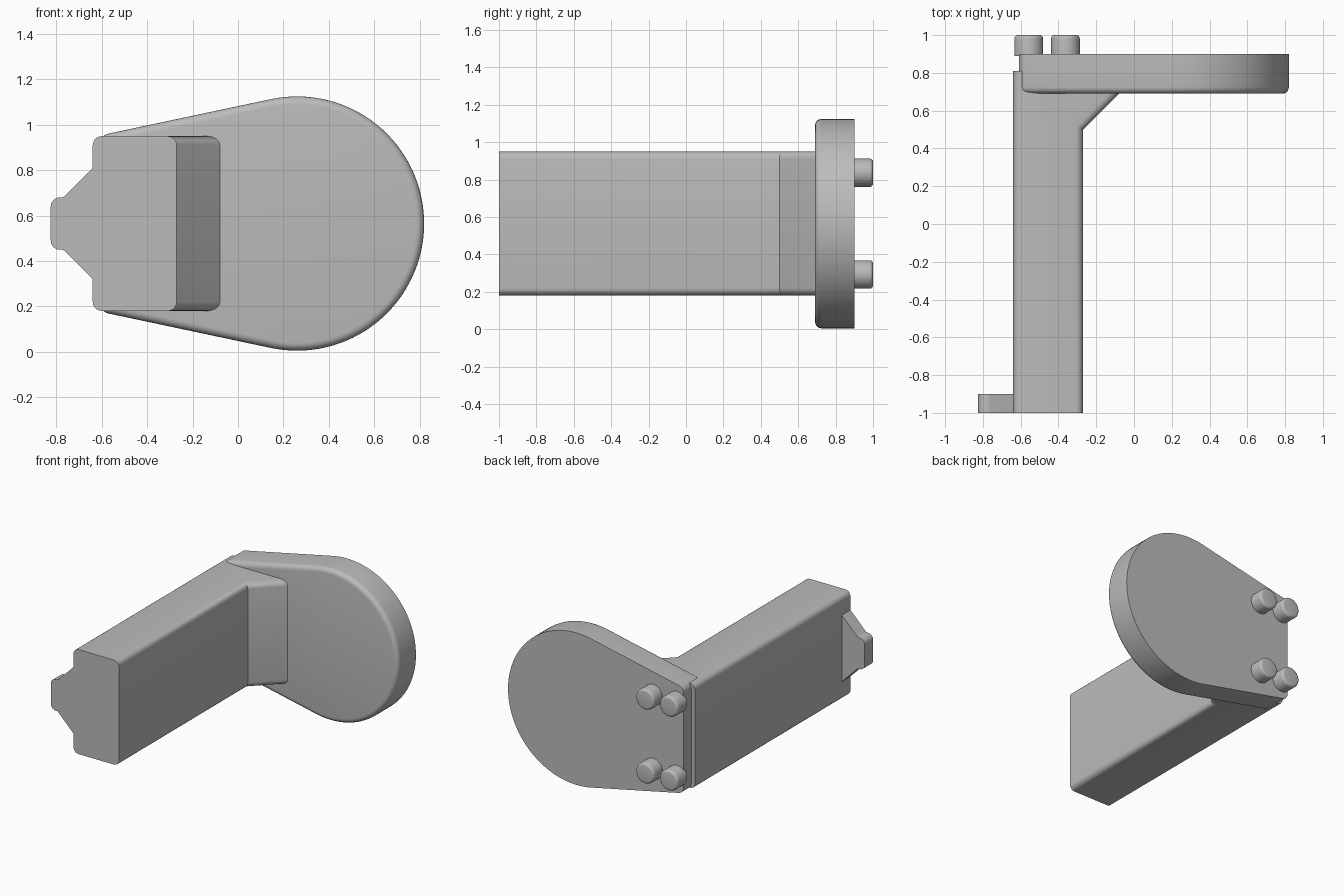
import bpy, bmesh, math
from mathutils import Vector

if "Cube" in bpy.data.objects:
    bpy.data.objects.remove(bpy.data.objects["Cube"])

grey = bpy.data.materials.new("plain grey")
grey.diffuse_color = (0.5, 0.5, 0.5, 1)
grey.use_nodes = True
grey.node_tree.nodes["Principled BSDF"].inputs["Base Color"].default_value = grey.diffuse_color


def rounded(corners, steps=6):
    """Outline from (x, y, radius) corners, each replaced by a smooth arc."""
    out = []
    n = len(corners)
    for i, (x, y, r) in enumerate(corners):
        p = Vector((x, y))
        if r == 0:
            out.append(p)
            continue
        a = (Vector(corners[i - 1][:2]) - p).normalized()
        b = (Vector(corners[(i + 1) % n][:2]) - p).normalized()
        half = a.angle(b) / 2
        centre = p + (a + b).normalized() * r / math.sin(half)
        start = p + a * r / math.tan(half) - centre
        end = p + b * r / math.tan(half) - centre
        sweep = math.atan2(start.x * end.y - start.y * end.x, start.dot(end))
        for k in range(steps + 1):
            t = sweep * k / steps
            c, s = math.cos(t), math.sin(t)
            out.append(centre + Vector((c * start.x - s * start.y, s * start.x + c * start.y)))
    return out


def prism(name, points, place, depth, bevel_rule=None, radius=0.0, segments=5):
    """Extrude an outline, then round the edges picked by bevel_rule."""
    bm = bmesh.new()
    face = bm.faces.new([bm.verts.new(place(p)) for p in points])
    res = bmesh.ops.extrude_face_region(bm, geom=[face], use_keep_orig=True)
    verts = [v for v in res["geom"] if isinstance(v, bmesh.types.BMVert)]
    bmesh.ops.translate(bm, vec=depth, verts=verts)
    bmesh.ops.recalc_face_normals(bm, faces=bm.faces)
    if bevel_rule:
        edges = [e for e in bm.edges if bevel_rule(*(v.co for v in e.verts))]
        bmesh.ops.bevel(bm, geom=edges, offset=radius, offset_type='OFFSET',
                        segments=segments, profile=0.5, affect='EDGES', clamp_overlap=True)
    bmesh.ops.recalc_face_normals(bm, faces=bm.faces)
    mesh = bpy.data.meshes.new(name)
    bm.to_mesh(mesh)
    bm.free()
    mesh.materials.append(grey)
    obj = bpy.data.objects.new(name, mesh)
    bpy.context.collection.objects.link(obj)
    bpy.ops.object.select_all(action='DESELECT')
    obj.select_set(True)
    bpy.context.view_layer.objects.active = obj
    bpy.ops.object.shade_smooth_by_angle(angle=math.radians(30))
    return obj


MID = 0.565  # height of the symmetry plane

# arm with diagonal gusset, long edges rounded
arm = [Vector(p) for p in [(-0.64, -1), (-0.27, -1), (-0.27, 0.5), (-0.06, 0.71),
                           (-0.06, 0.81), (-0.64, 0.81)]]
prism("arm", arm, lambda p: (p.x, p.y, 0.18), (0, 0, 0.77),
      lambda a, b: abs(a.z - b.z) < 1e-4 and abs(a.y - b.y) > 1e-4, 0.04)

# teardrop plate: big round end, tapered sides, rounded front rim
R, CX, TILT = 0.56, 0.26, 0.21
outline = []
span = math.pi / 2 + TILT
for k in range(65):
    t = -span + 2 * span * k / 64
    outline.append((CX + R * math.cos(t), MID + R * math.sin(t), 0))
outline += [(-0.61, MID + 0.388, 0.05), (-0.61, MID - 0.388, 0.05)]
prism("plate", rounded(outline), lambda p: (p.x, 0.90, p.y), (0, -0.21, 0),
      lambda a, b: a.y < 0.7 and b.y < 0.7, 0.035)

# small tapered tab at the free end of the arm
tab = [(-0.60, MID - 0.285, 0), (-0.64, MID - 0.245, 0), (-0.77, MID - 0.115, 0.02),
       (-0.825, MID - 0.115, 0.04), (-0.825, MID + 0.115, 0.04), (-0.77, MID + 0.115, 0.02),
       (-0.64, MID + 0.245, 0), (-0.60, MID + 0.285, 0)]
prism("end_tab", rounded(tab), lambda p: (p.x, -1, p.y), (0, 0.1, 0))

# four round pegs on the back of the plate
circle = [Vector((math.cos(k * math.tau / 40), math.sin(k * math.tau / 40))) * 0.076
          for k in range(40)]
for x in (-0.557, -0.363):
    for z in (MID - 0.272, MID + 0.272):
        prism("peg", circle, lambda p: (x + p.x, 0.89, z + p.y), (0, 0.11, 0),
              lambda a, b: a.y > 0.99 and b.y > 0.99, 0.018, 4)
